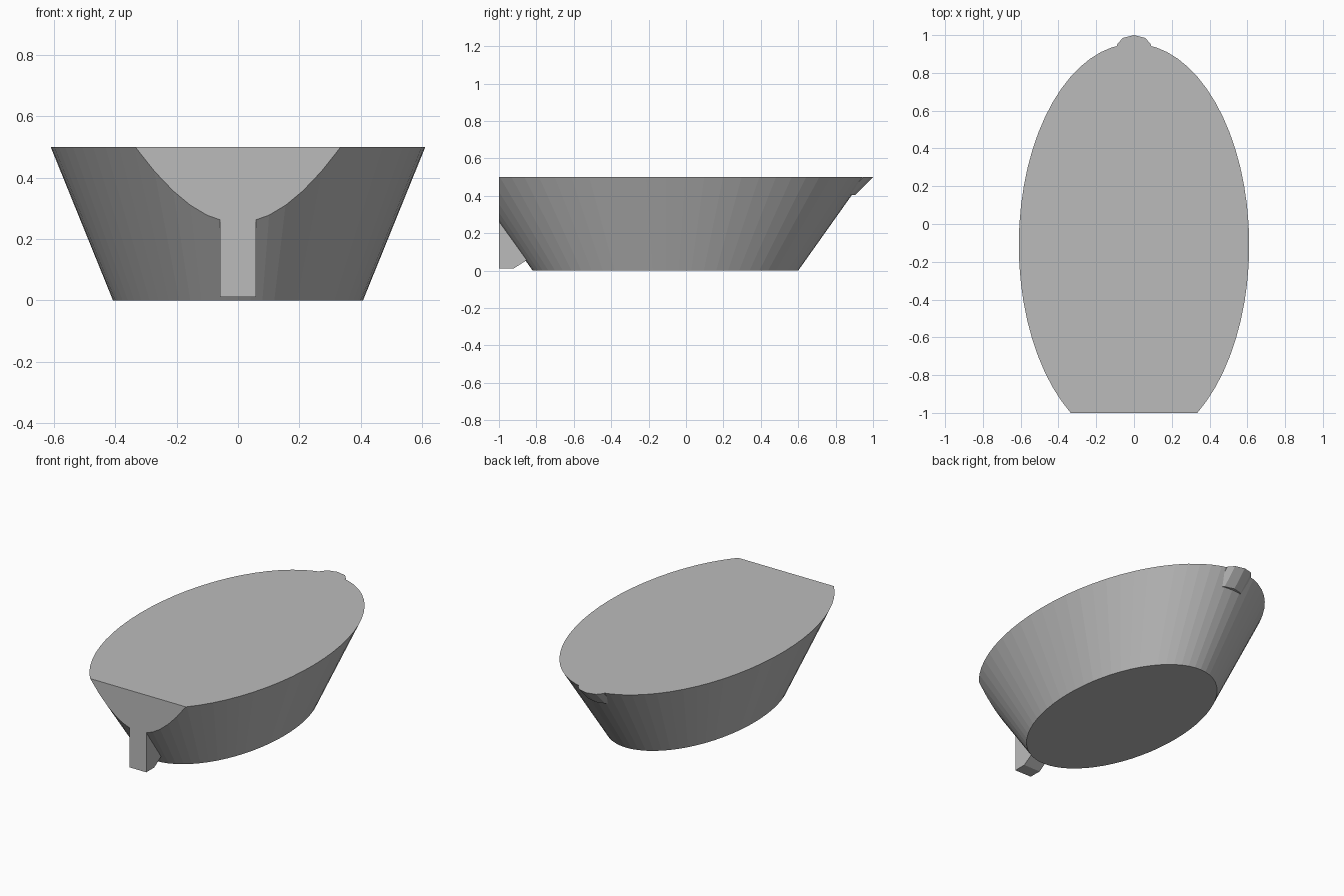
import bpy, bmesh
from math import cos, sin, tau

if "Cube" in bpy.data.objects:
    bpy.data.objects.remove(bpy.data.objects["Cube"])

grey = bpy.data.materials.new("plain_grey")
grey.use_nodes = True
colour = (0.5, 0.5, 0.5, 1)
grey.diffuse_color = colour
grey.node_tree.nodes["Principled BSDF"].inputs["Base Color"].default_value = colour


def loft(name, lower, upper, cut_y=None):
    """Closed solid between two matching rings, optionally sliced flat at the front."""
    bm = bmesh.new()
    a = [bm.verts.new(p) for p in lower]
    b = [bm.verts.new(p) for p in upper]
    n = len(a)
    for i in range(n):
        j = (i + 1) % n
        bm.faces.new((a[i], a[j], b[j], b[i]))
    bm.faces.new(a[::-1])
    bm.faces.new(b)
    if cut_y is not None:
        geom = bm.verts[:] + bm.edges[:] + bm.faces[:]
        cut = bmesh.ops.bisect_plane(bm, geom=geom, plane_co=(0, cut_y, 0),
                                     plane_no=(0, -1, 0), clear_outer=True)
        edges = [e for e in cut["geom_cut"] if isinstance(e, bmesh.types.BMEdge)]
        bmesh.ops.contextual_create(bm, geom=edges)
    bmesh.ops.recalc_face_normals(bm, faces=bm.faces[:])
    mesh = bpy.data.meshes.new(name)
    bm.to_mesh(mesh)
    bm.free()
    mesh.materials.append(grey)
    obj = bpy.data.objects.new(name, mesh)
    bpy.context.collection.objects.link(obj)
    return obj


def ellipse(rx, ry, z, n=64):
    return [(rx * cos(tau * i / n), ry * sin(tau * i / n) - 0.11, z) for i in range(n)]


# Tapered oval hull with a flat transom
loft("hull", ellipse(0.407, 0.71, 0), ellipse(0.61, 1.065, 0.5), cut_y=-1)

# Upright post under the transom, chamfered at its foot
side = [(-1, 0.012), (-0.92, 0.012), (-0.86, 0.05), (-0.8, 0.1), (-0.8, 0.27), (-1, 0.27)]
loft("stern_post", [(-0.058, y, z) for y, z in side], [(0.058, y, z) for y, z in side])

# Slanted faceted nub at the tip, flush with the deck
half = [(0.09, 0.87), (0.09, 0.95), (0.06, 0.985)]
ring = half + [(0, 1)] + [(-x, y) for x, y in reversed(half)]
loft("bow_nub", [(x, y - 0.095, 0.405) for x, y in ring], [(x, y, 0.5) for x, y in ring])
